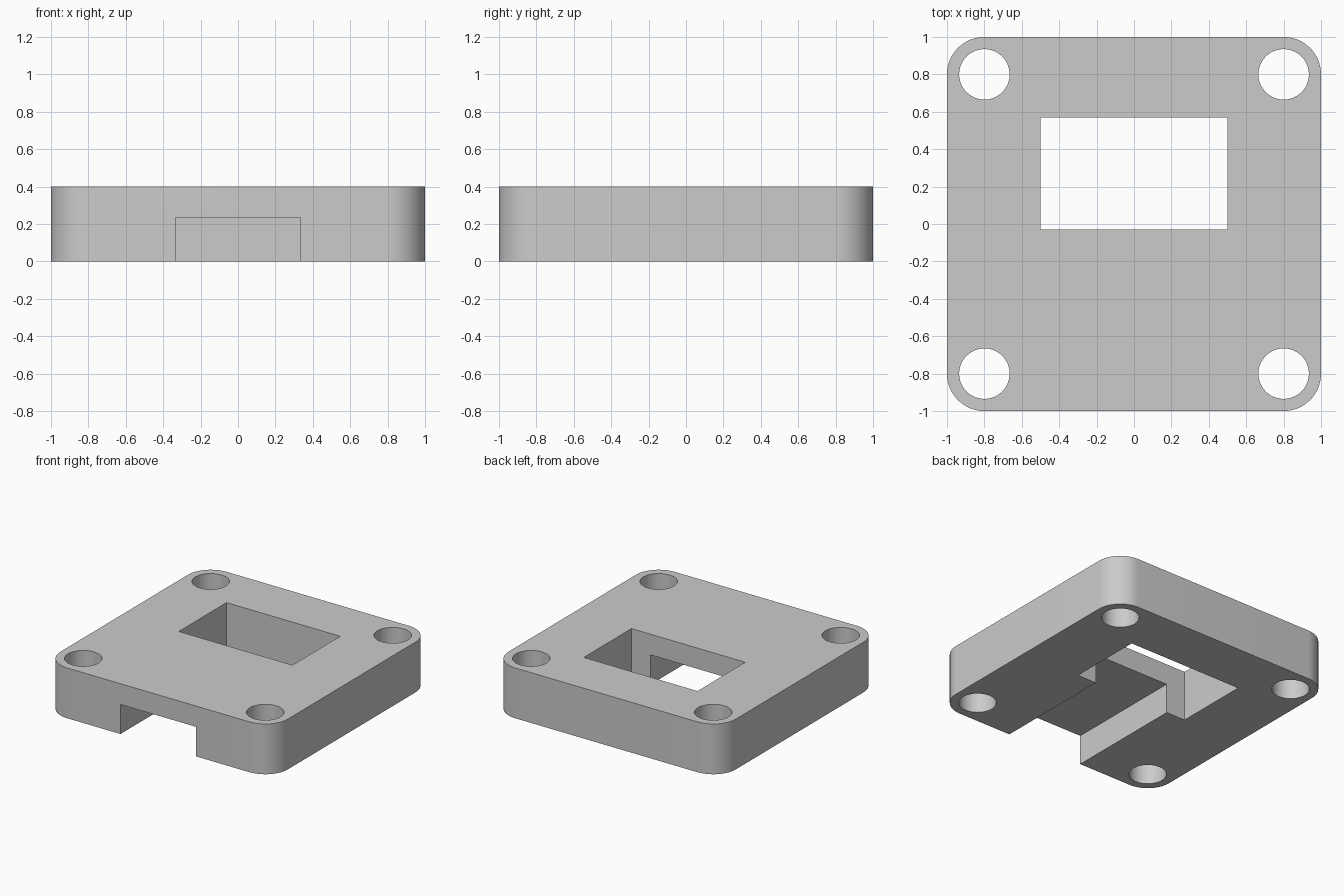
import bpy, bmesh
from math import cos, sin, pi, radians

cube = bpy.data.objects.get("Cube")
if cube:
    bpy.data.objects.remove(cube, do_unlink=True)

HEIGHT = 0.4
CORNER = 0.8          # centre of the rounded corners and of the bolt holes
CORNER_RADIUS = 0.2
HOLE_RADIUS = 0.135

grey = bpy.data.materials.new("light_grey")
grey.use_nodes = True
colour = (0.6, 0.6, 0.6, 1)
grey.diffuse_color = colour
grey.node_tree.nodes["Principled BSDF"].inputs["Base Color"].default_value = colour


def prism(name, outline, z0, z1):
    """Extrude a counter-clockwise outline from z0 to z1."""
    bm = bmesh.new()
    base = bm.faces.new([bm.verts.new((x, y, z0)) for x, y in outline])
    top = bmesh.ops.extrude_face_region(bm, geom=[base])["geom"]
    verts = [v for v in top if isinstance(v, bmesh.types.BMVert)]
    bmesh.ops.translate(bm, verts=verts, vec=(0, 0, z1 - z0))
    bmesh.ops.recalc_face_normals(bm, faces=bm.faces)
    mesh = bpy.data.meshes.new(name)
    bm.to_mesh(mesh)
    bm.free()
    mesh.materials.append(grey)
    obj = bpy.data.objects.new(name, mesh)
    bpy.context.collection.objects.link(obj)
    return obj


def arc(cx, cy, radius, start, sweep, steps):
    angles = [start + sweep * i / steps for i in range(steps + 1)]
    return [(cx + radius * cos(a), cy + radius * sin(a)) for a in angles]


def rectangle(x, y0, y1):
    return [(-x, y0), (x, y0), (x, y1), (-x, y1)]


def cut(target, cutter):
    """Subtract the cutter from the target and discard it."""
    cutter.hide_render = True
    bpy.context.view_layer.objects.active = target
    mod = target.modifiers.new("cut", "BOOLEAN")
    mod.operation = "DIFFERENCE"
    mod.solver = "EXACT"
    mod.object = cutter
    bpy.ops.object.modifier_apply(modifier=mod.name)
    bpy.data.objects.remove(cutter, do_unlink=True)


# Rounded square plate
corners = [(1, 1), (-1, 1), (-1, -1), (1, -1)]
outline = []
for i, (sx, sy) in enumerate(corners):
    outline += arc(sx * CORNER, sy * CORNER, CORNER_RADIUS, i * pi / 2, pi / 2, 16)
plate = prism("mounting_plate", outline, 0, HEIGHT)

# Rectangular window through the plate
cut(plate, prism("window_cutter", rectangle(0.5, -0.03, 0.57), -0.1, HEIGHT + 0.1))

# Channel under the plate, from the front edge into the window
cut(plate, prism("channel_cutter", rectangle(0.333, -1.1, 0.1), -0.1, 0.235))

# Four bolt holes
for sx, sy in corners:
    circle = arc(sx * CORNER, sy * CORNER, HOLE_RADIUS, 0, 2 * pi, 48)[:-1]
    cut(plate, prism("hole_cutter", circle, -0.1, HEIGHT + 0.1))

# Smooth rounds with crisp edges
bpy.ops.object.select_all(action="DESELECT")
plate.select_set(True)
bpy.context.view_layer.objects.active = plate
bpy.ops.object.shade_smooth_by_angle(angle=radians(30))
